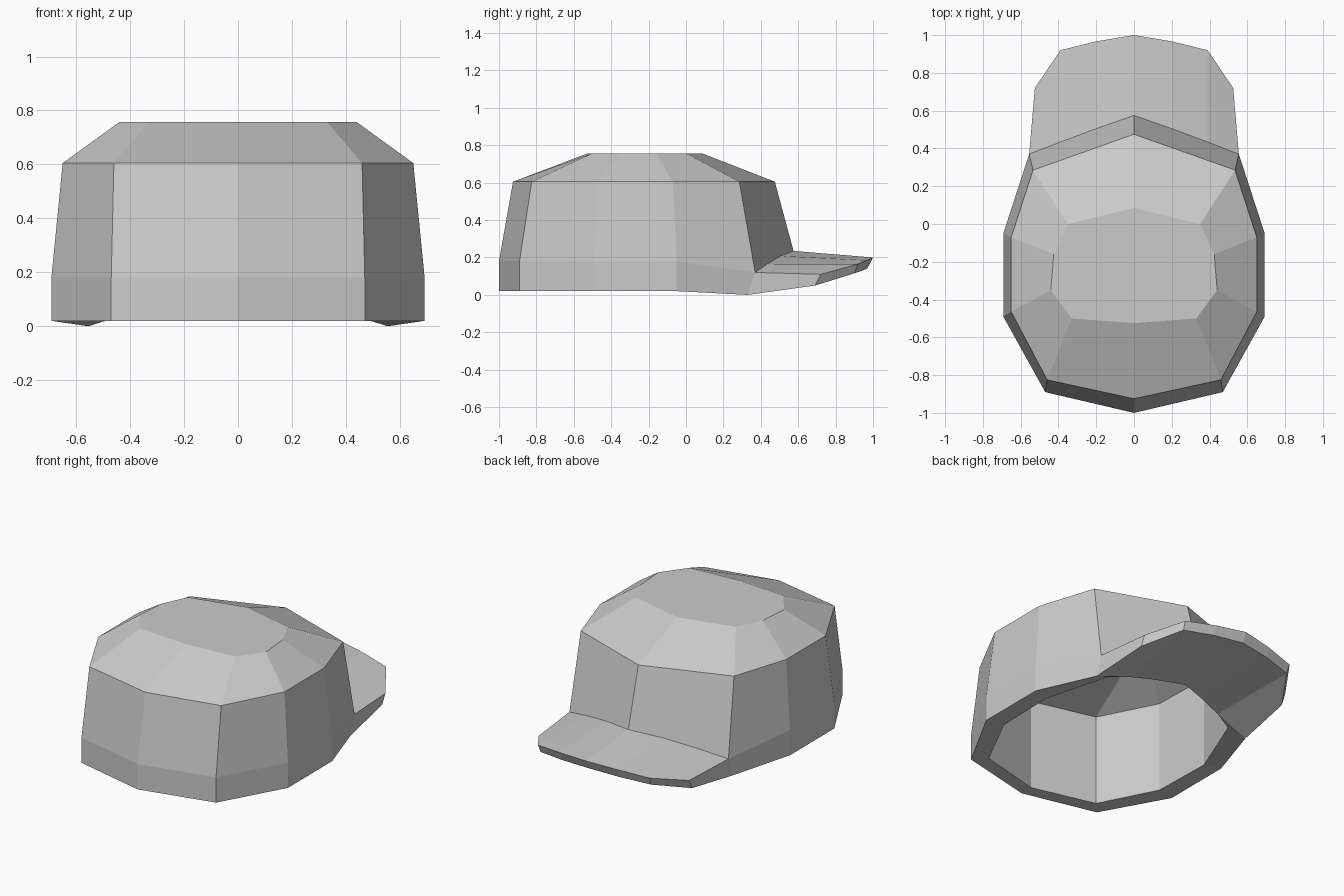
import bpy, bmesh

if "Cube" in bpy.data.objects:
    bpy.data.objects.remove(bpy.data.objects["Cube"])

# Right half of each crown ring, from the front centre (-y) round to the brim centre (+y)
PLAN = [(0, -1), (.47, -.89), (.692, -.49), (.692, -.05), (.555, .37), (0, .575)]
SHOULDER = [(0, -.925), (.46, -.825), (.65, -.465), (.65, -.07), (.535, .285), (0, .475)]
TOP = [(0, -.525), (.33, -.5), (.44, -.35), (.425, -.16), (.35, 0), (0, .085)]
LINING = [(0, -.915), (.4, -.815), (.58, -.465), (.59, -.08), (.45, .3), (0, .46)]

bm = bmesh.new()


def ring(points, zs, scale=1.0, cy=-.22):
    if not isinstance(zs, (list, tuple)):
        zs = [zs] * len(points)
    return [bm.verts.new((x * scale, cy + (y - cy) * scale, z))
            for (x, y), z in zip(points, zs)]


def bridge(a, b):
    for i in range(len(a) - 1):
        bm.faces.new((a[i], a[i + 1], b[i + 1], b[i]))


# Outer crown
hem = ring(PLAN[:4] + [(.555, .33)], [.02, .02, .02, .02, 0])
band = ring(PLAN, [.18, .18, .18, .18, .12, .235])
seam = ring([(.39, .434), (.2, .505)], [.165, .208])
shoulder = ring(SHOULDER, .605)
top = ring(TOP, .757)
bridge(hem, band[:5])
bridge(band[:5], shoulder[:5])
bm.faces.new([band[4]] + seam + [band[5], shoulder[5], shoulder[4]])
bridge(shoulder, top)
bm.faces.new(top)

# Inner lining with upright walls
lip = ring(LINING, [.02, .02, .02, .02, .045, .09])
lip_seam = ring([(.33, .35), (.18, .4)], [.07, .085])
in_shoulder = ring(LINING, .59)
in_top = ring(TOP, .69, .96)
bridge(hem, lip[:5])
bridge(lip[:5], in_shoulder[:5])
bm.faces.new([lip[4]] + lip_seam + [lip[5], in_shoulder[5], in_shoulder[4]])
bridge(in_shoulder, in_top)
bm.faces.new(in_top)

# Curved brim: rim, top and underside
over = ring([(.525, .72), (.39, .92), (.2, .967), (0, 1)], [.11, .165, .185, .2])
under = ring([(.525, .69), (.385, .9), (.2, .945), (0, .97)], [.05, .115, .13, .142])
bridge([hem[4]] + under, [band[4]] + over)
bridge([band[4]] + seam + [band[5]], over)
bm.faces.new((hem[4], lip_seam[0], lip[4]))
bm.faces.new((hem[4], under[0], under[1], lip_seam[0]))
bridge(lip_seam + [lip[5]], under[1:])

# Mirror the half into a closed cap
bmesh.ops.mirror(bm, geom=bm.verts[:] + bm.edges[:] + bm.faces[:],
                 axis='X', merge_dist=0.0001)
bmesh.ops.remove_doubles(bm, verts=bm.verts[:], dist=0.0001)
# Join the two halves of the flat crown panels
flat = [e for e in bm.edges if len(e.link_faces) == 2
        and all(abs(v.co.x) < .001 and v.co.z > .65 for v in e.verts)
        and abs(e.verts[0].co.z - e.verts[1].co.z) < .001]
bmesh.ops.dissolve_edges(bm, edges=flat)
bmesh.ops.recalc_face_normals(bm, faces=bm.faces[:])

mesh = bpy.data.meshes.new("cap")
bm.to_mesh(mesh)
bm.free()
bpy.context.collection.objects.link(bpy.data.objects.new("cap", mesh))
